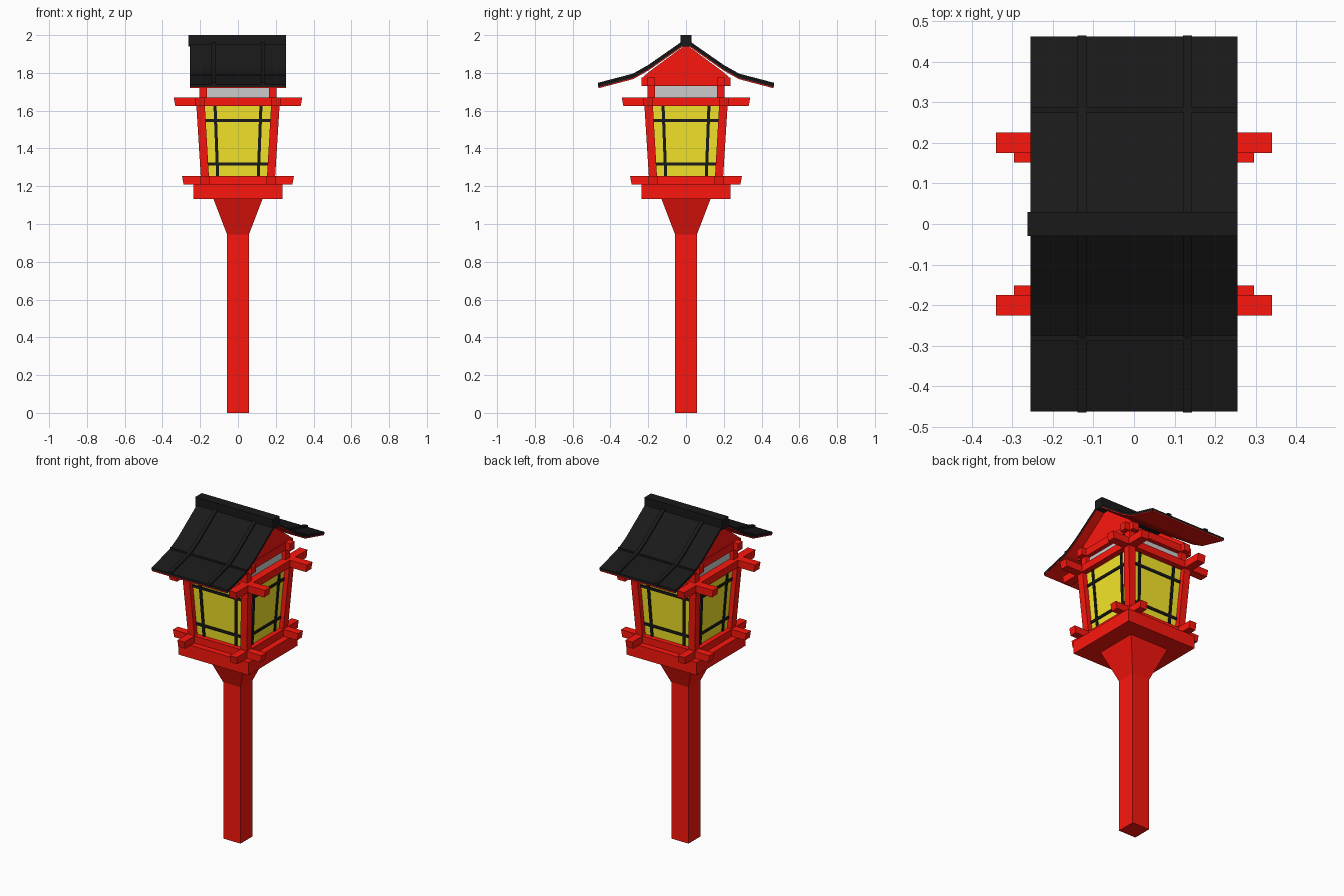
import bpy
from math import pi
from mathutils import Matrix

if "Cube" in bpy.data.objects:
    bpy.data.objects.remove(bpy.data.objects["Cube"])


def material(name, rgb):
    m = bpy.data.materials.new(name)
    m.diffuse_color = (*rgb, 1)
    m.use_nodes = True
    m.node_tree.nodes["Principled BSDF"].inputs["Base Color"].default_value = m.diffuse_color
    return m


RED = material("red_paint", (0.97, 0.008, 0.004))
YELLOW = material("yellow_paper", (0.93, 0.8, 0.023))
BLACK = material("black_tile", (0.01, 0.01, 0.01))


def mesh_object(name, verts, faces, mat, turn=0):
    me = bpy.data.meshes.new(name)
    me.from_pydata(verts, [], faces)
    me.transform(Matrix.Rotation(turn * pi / 2, 4, 'Z'))
    if mat:
        me.materials.append(mat)
    ob = bpy.data.objects.new(name, me)
    bpy.context.collection.objects.link(ob)
    return ob


def taper(name, z0, z1, low, high, mat, turn=0):
    """Block between two rectangles given as (x0, x1, y0, y1)."""
    verts = [(x, y, z) for z, r in ((z0, low), (z1, high))
             for x, y in ((r[0], r[2]), (r[1], r[2]), (r[1], r[3]), (r[0], r[3]))]
    faces = [(3, 2, 1, 0), (4, 5, 6, 7)]
    faces += [(i, (i + 1) % 4, (i + 1) % 4 + 4, i + 4) for i in range(4)]
    return mesh_object(name, verts, faces, mat, turn)


def square(h):
    return (-h, h, -h, h)


def prism(name, profile, x0, x1, mat):
    """Extrude a counter-clockwise (y, z) outline along x."""
    n = len(profile)
    verts = [(x, y, z) for x in (x0, x1) for y, z in profile]
    faces = [tuple(range(n))[::-1], tuple(range(n, 2 * n))]
    faces += [(i, (i + 1) % n, (i + 1) % n + n, i + n) for i in range(n)]
    return mesh_object(name, verts, faces, mat)


# Post, flared neck and platform
taper("post", 0, 0.945, square(0.058), square(0.058), RED)
taper("flared_neck", 0.945, 1.133, square(0.058), square(0.13), RED)
taper("platform", 1.133, 1.21, square(0.235), square(0.235), RED)

# Upper plain panel box
taper("upper_panel", 1.65, 1.75, square(0.18), square(0.18), None)


def face_in(z):
    """Distance from the axis of the leaning paper panels at height z."""
    return 0.168 + (z - 1.253) * 0.063


for t in range(4):
    # Crossed beams with slightly undercut ends
    taper("lower_beam", 1.21, 1.253, (-0.288, 0.288, -0.198, -0.152),
          (-0.296, 0.296, -0.198, -0.152), RED, t)
    taper("upper_beam", 1.626, 1.67, (-0.332, 0.332, -0.226, -0.175),
          (-0.34, 0.34, -0.226, -0.175), RED, t)
    taper("eave_beam", 1.73, 1.775, (-0.235, 0.235, -0.205, -0.163),
          (-0.235, 0.235, -0.205, -0.163), RED, t)
    # Leaning corner posts and short posts above
    taper("corner_post", 1.24, 1.64, (-0.196, -0.153, -0.196, -0.153),
          (-0.221, -0.176, -0.221, -0.176), RED, t)
    taper("short_post", 1.66, 1.74, (-0.205, -0.163, -0.205, -0.163),
          (-0.205, -0.163, -0.205, -0.163), RED, t)
    # Paper panel
    a, b = face_in(1.24), face_in(1.64)
    taper("paper_panel", 1.24, 1.64, (-a, a, -a, -a + 0.01),
          (-b, b, -b, -b + 0.01), YELLOW, t)
    # Lattice bars
    for s in (-1, 1):
        p, q = s * 0.107, s * 0.122
        taper("upright_bar", 1.24, 1.64, (p - 0.008, p + 0.008, -a - 0.006, -a + 0.005),
              (q - 0.008, q + 0.008, -b - 0.006, -b + 0.005), BLACK, t)
    for z in (1.318, 1.549):
        d = face_in(z)
        r = (-d, d, -d - 0.006, -d + 0.005)
        taper("cross_bar", z - 0.008, z + 0.008, r, r, BLACK, t)

# Gable boards
for s in (-1, 1):
    prism("gable", [(-0.225, 1.765), (0.225, 1.765), (0.225, 1.78), (0.19, 1.81),
                    (0, 1.95), (-0.19, 1.81), (-0.225, 1.78)],
          s * 0.19 - 0.01, s * 0.19 + 0.01, RED)

# Curved roof
HALF = [(0, 1.972), (0.2, 1.832), (0.28, 1.787), (0.462, 1.739)]
CURVE = [(-y, z) for y, z in HALF[:0:-1]] + HALF


def layer(top, bottom, stretch=1.0):
    low = [(y * stretch, z + bottom) for y, z in CURVE]
    return low + [(y * stretch, z + top) for y, z in CURVE[::-1]]


prism("roof_tiles", layer(0, -0.014), -0.255, 0.255, BLACK)
prism("roof_lining", layer(-0.014, -0.02), -0.253, 0.253, RED)
for x in (-0.128, 0.132):
    prism("roof_rib", layer(0.009, -0.01, 1.006), x - 0.011, x + 0.011, BLACK)
for y in (-0.281, 0.281):
    prism("roof_cross_rib", [(y - 0.006, 1.778), (y + 0.006, 1.778),
                             (y + 0.006, 1.795), (y - 0.006, 1.795)],
          -0.255, 0.255, BLACK)
prism("ridge_cap", [(-0.03, 1.94), (0.03, 1.94), (0.03, 2), (-0.03, 2)], -0.263, 0.255, BLACK)
